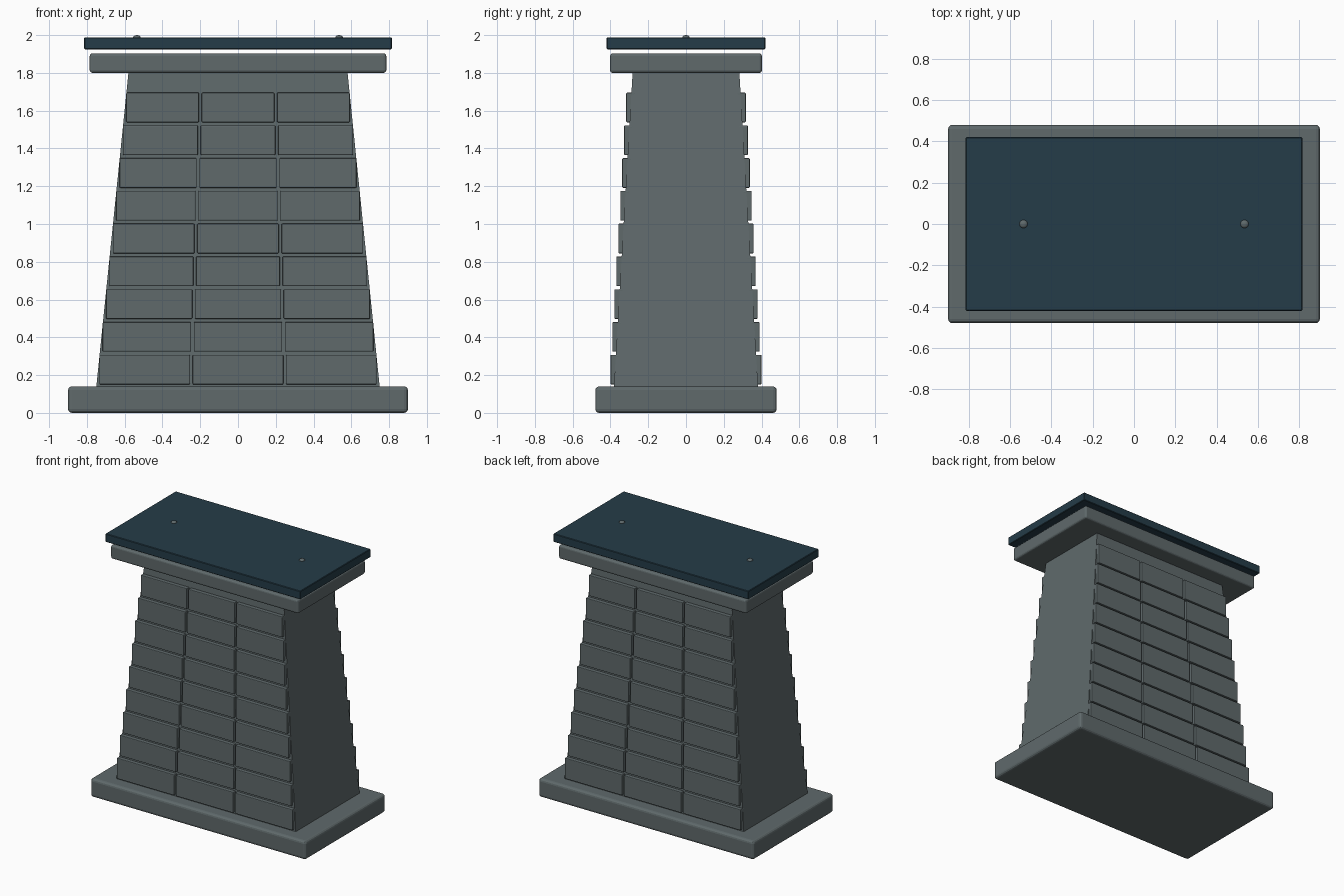
import bpy
import bmesh

cube = bpy.data.objects.get("Cube")
if cube:
    bpy.data.objects.remove(cube, do_unlink=True)


def material(name, color):
    mat = bpy.data.materials.new(name)
    mat.use_nodes = True
    mat.diffuse_color = color
    bsdf = next(n for n in mat.node_tree.nodes if n.type == 'BSDF_PRINCIPLED')
    bsdf.inputs["Base Color"].default_value = color
    return mat


STONE = material("stone grey", (0.115, 0.143, 0.148, 1))
SLATE = material("dark slate blue", (0.018, 0.045, 0.065, 1))


def box(name, center, size, mat, bevel=0, segments=2, top_scale=(1, 1)):
    """Box, optionally tapered towards the top and with rounded edges."""
    bm = bmesh.new()
    bmesh.ops.create_cube(bm, size=1)
    for v in bm.verts:
        top = v.co.z > 0
        for i in range(3):
            v.co[i] *= size[i]
        if top:
            v.co.x *= top_scale[0]
            v.co.y *= top_scale[1]
    if bevel:
        bmesh.ops.bevel(bm, geom=bm.edges[:], offset=bevel, segments=segments,
                        profile=0.5, affect='EDGES')
    mesh = bpy.data.meshes.new(name)
    bm.to_mesh(mesh)
    bm.free()
    mesh.materials.append(mat)
    obj = bpy.data.objects.new(name, mesh)
    obj.location = center
    bpy.context.collection.objects.link(obj)
    return obj


def slab(name, half_x, half_y, z0, z1, mat, bevel, segments=3):
    return box(name, (0, 0, (z0 + z1) / 2), (2 * half_x, 2 * half_y, z1 - z0),
               mat, bevel, segments)


# Plinth, coping stone and thin cover plate
slab("plinth", 0.90, 0.48, 0, 0.14, STONE, 0.02)
slab("coping", 0.785, 0.402, 1.80, 1.903, STONE, 0.014)
slab("cover_plate", 0.815, 0.42, 1.925, 1.988, SLATE, 0.004, 1)

# Tapered core
BOTTOM, TOP = 0.13, 1.81
LOW, HIGH = (0.751, 0.382), (0.579, 0.282)
box("tapered_core", (0, 0, (BOTTOM + TOP) / 2),
    (2 * LOW[0], 2 * LOW[1], TOP - BOTTOM), STONE,
    top_scale=(HIGH[0] / LOW[0], HIGH[1] / LOW[1]))

# Courses of stone blocks on the front and back
ROWS, PITCH, HEIGHT, GAP, DEPTH = 9, 0.1735, 0.157, 0.014, 0.047
for row in range(ROWS):
    z = 0.229 + row * PITCH
    t = (z - BOTTOM) / (TOP - BOTTOM)
    half_x, half_y = (a + (b - a) * t for a, b in zip(LOW, HIGH))
    pitch_x = 2 * half_x / 3
    for side, face in ((-1, "front"), (1, "back")):
        for col in (-1, 0, 1):
            box(f"{face}_block_{row + 1}_{col + 2}",
                (col * pitch_x, side * half_y, z),
                (pitch_x - GAP, DEPTH, HEIGHT), STONE, 0.005)

# Domed studs on the cover plate
for side, label in ((-1, "right"), (1, "left")):
    bpy.ops.mesh.primitive_uv_sphere_add(segments=16, ring_count=8, radius=0.02,
                                         location=(side * 0.535, 0, 1.988))
    stud = bpy.context.object
    stud.name = f"{label}_stud"
    stud.scale.z = 0.6
    stud.data.materials.append(STONE)
    bpy.ops.object.shade_smooth()
